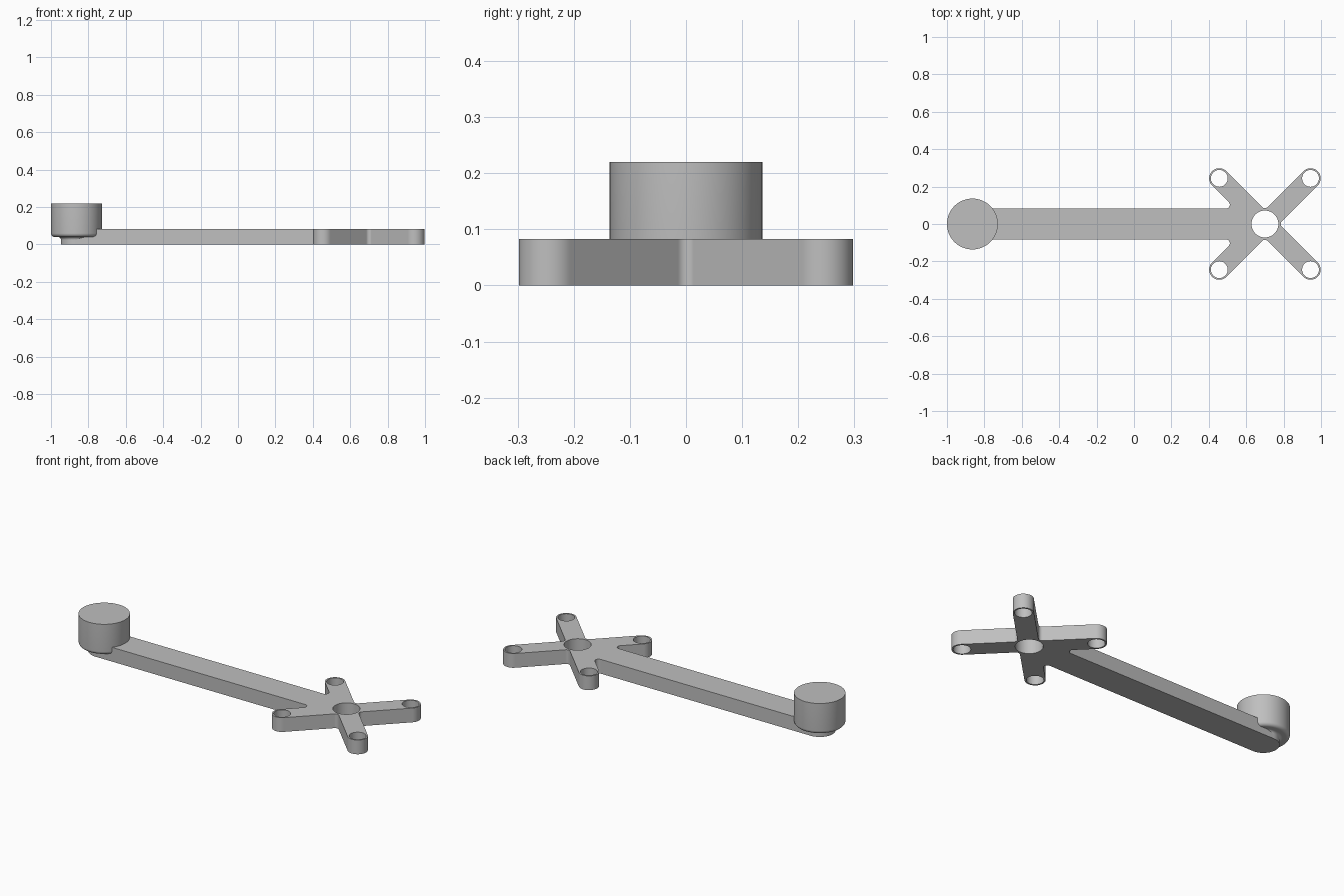
import bpy, bmesh, math
from mathutils import Vector

if "Cube" in bpy.data.objects:
    bpy.data.objects.remove(bpy.data.objects["Cube"], do_unlink=True)

THICK = 0.083                  # plate thickness
HUB, KNOB = 0.70, -0.864       # x of the cross centre and of the knob
BAR, ARM = 0.083, 0.054        # half widths
REACH, FILLET = 0.244, 0.02    # arm end offset, inner corner radius

grey = bpy.data.materials.new("plain grey")
grey.use_nodes = True
colour = (0.52, 0.52, 0.52, 1)
grey.diffuse_color = colour
grey.node_tree.nodes["Principled BSDF"].inputs["Base Color"].default_value = colour


def arc(cx, cy, r, a0, a1, n):
    return [(cx + r * math.cos(a0 + (a1 - a0) * i / n),
             cy + r * math.sin(a0 + (a1 - a0) * i / n)) for i in range(n + 1)]


def rounded(corners, n=14):
    """Closed outline with every (x, y, radius) corner rounded."""
    out = []
    for i, (x, y, r) in enumerate(corners):
        p = Vector((x, y))
        a = (Vector(corners[i - 1][:2]) - p).normalized()
        b = (Vector(corners[(i + 1) % len(corners)][:2]) - p).normalized()
        half = a.angle(b) / 2
        c = p + (a + b).normalized() * (r / math.sin(half))
        start = p + a * (r / math.tan(half)) - c
        end = p + b * (r / math.tan(half)) - c
        a0 = math.atan2(start.y, start.x)
        sweep = math.remainder(math.atan2(end.y, end.x) - a0, math.tau)
        out += arc(c.x, c.y, r, a0, a0 + sweep, n)
    return out


def finish(ob):
    ob.data.materials.clear()
    ob.data.materials.append(grey)
    bpy.ops.object.select_all(action='DESELECT')
    ob.select_set(True)
    bpy.context.view_layer.objects.active = ob
    bpy.ops.object.shade_smooth_by_angle(angle=math.radians(30))


# Bar and cross outline: one half, then its mirror image
s = ARM * math.sqrt(2)


def tip(sx):
    """Two outer corners of an arm end, counter-clockwise."""
    cx, near = HUB + sx * REACH, ARM * 0.9999
    one = (cx + sx * s, REACH, near)
    two = (cx, REACH + s, near)
    return [one, two] if sx > 0 else [two, one]


upper = [(HUB + s, 0, FILLET)] + tip(1) + [(HUB, s, FILLET)] + tip(-1)
upper += [(HUB - s - BAR, BAR, FILLET), (KNOB - BAR, BAR, BAR * 0.9999)]
lower = [(x, -y, r) for x, y, r in reversed(upper[1:])]
loops = [rounded(upper + lower), arc(HUB, 0, 0.072, 0, math.tau, 48)[:-1]]
for sx in (-1, 1):
    for sy in (-1, 1):
        loops.append(arc(HUB + sx * REACH, sy * REACH, 0.045, 0, math.tau, 40)[:-1])

# Extruded plate with its holes
curve = bpy.data.curves.new("arm_plate", 'CURVE')
curve.dimensions = '2D'
curve.fill_mode = 'BOTH'
curve.extrude = THICK / 2
for pts in loops:
    spline = curve.splines.new('POLY')
    spline.points.add(len(pts) - 1)
    for point, (x, y) in zip(spline.points, pts):
        point.co = (x, y, 0, 1)
    spline.use_cyclic_u = True
plate = bpy.data.objects.new("arm_plate", curve)
bpy.context.collection.objects.link(plate)
plate.location.z = THICK / 2
bpy.context.view_layer.objects.active = plate
plate.select_set(True)
bpy.ops.object.convert(target='MESH')
plate = bpy.context.view_layer.objects.active
bm = bmesh.new()
bm.from_mesh(plate.data)
bmesh.ops.remove_doubles(bm, verts=bm.verts, dist=0.00005)
bmesh.ops.recalc_face_normals(bm, faces=bm.faces)
bm.to_mesh(plate.data)
bm.free()
finish(plate)

# Knob: turned profile with a rounded lip that flows into the bar end
q = math.pi / 2
profile = [(0, 0.025)] + arc(0.098, 0.025, 0.015, 2 * q, q, 8)
profile += arc(0.116, 0.06, 0.02, -q, 0, 8) + [(0.136, 0.22), (0, 0.22)]
bm = bmesh.new()
verts = [bm.verts.new((r, 0, z)) for r, z in profile]
edges = [bm.edges.new(pair) for pair in zip(verts, verts[1:])]
bmesh.ops.spin(bm, geom=verts + edges, cent=(0, 0, 0), axis=(0, 0, 1),
               angle=math.tau, steps=72, use_duplicate=False)
bmesh.ops.remove_doubles(bm, verts=bm.verts, dist=0.0001)
bmesh.ops.recalc_face_normals(bm, faces=bm.faces)
mesh = bpy.data.meshes.new("knob")
bm.to_mesh(mesh)
bm.free()
knob = bpy.data.objects.new("knob", mesh)
knob.location.x = KNOB
bpy.context.collection.objects.link(knob)
finish(knob)
